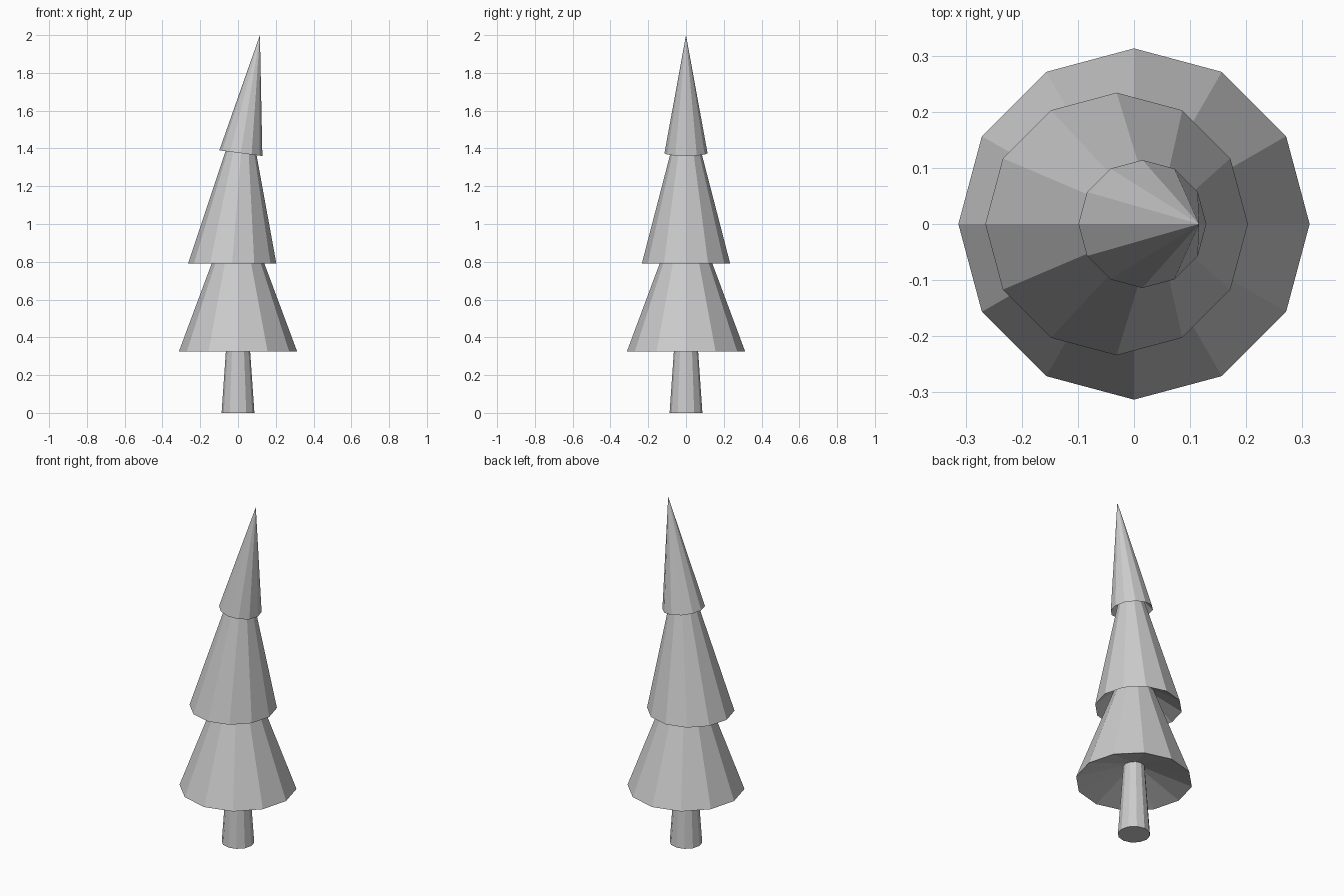
import bpy, bmesh
from math import sin, cos, pi

if "Cube" in bpy.data.objects:
    bpy.data.objects.remove(bpy.data.objects["Cube"])

SIDES = 12


def loft(name, rings, cap_bottom=False, tip=None):
    """Skin 12-sided rings given as (centre x, z, radius, tilt in z per unit x)."""
    bm = bmesh.new()
    loops = []
    for cx, z, r, tilt in rings:
        loop = []
        for i in range(SIDES):
            a = 2 * pi * i / SIDES
            loop.append(bm.verts.new((cx + r * cos(a), r * sin(a), z + tilt * r * cos(a))))
        loops.append(loop)
    for low, high in zip(loops, loops[1:]):
        for i in range(SIDES):
            j = (i + 1) % SIDES
            bm.faces.new((low[i], low[j], high[j], high[i]))
    if cap_bottom:
        bm.faces.new(loops[0][::-1])
    if tip:
        apex = bm.verts.new(tip)
        for i in range(SIDES):
            bm.faces.new((loops[-1][i], loops[-1][(i + 1) % SIDES], apex))
    mesh = bpy.data.meshes.new(name)
    bm.to_mesh(mesh)
    bm.free()
    obj = bpy.data.objects.new(name, mesh)
    bpy.context.collection.objects.link(obj)
    return obj


# Tapered trunk, running up into the hollow of the lowest tier
loft("trunk", [(0, 0, 0.087, 0), (0, 0.415, 0.058, 0)], cap_bottom=True)

# Foliage tiers: recessed underside, rim, then sloping skirt
loft("lower_tier", [(0, 0.415, 0.058, 0), (0, 0.325, 0.313, 0), (0, 0.87, 0.11, 0)])
loft("middle_tier", [(0, 0.87, 0.11, 0), (-0.031, 0.79, 0.234, 0), (0.02, 1.43, 0.068, -0.13)])
loft("top_tier", [(0.02, 1.43, 0.068, -0.13), (0.015, 1.375, 0.114, -0.13)],
     tip=(0.116, 0, 2.0))
